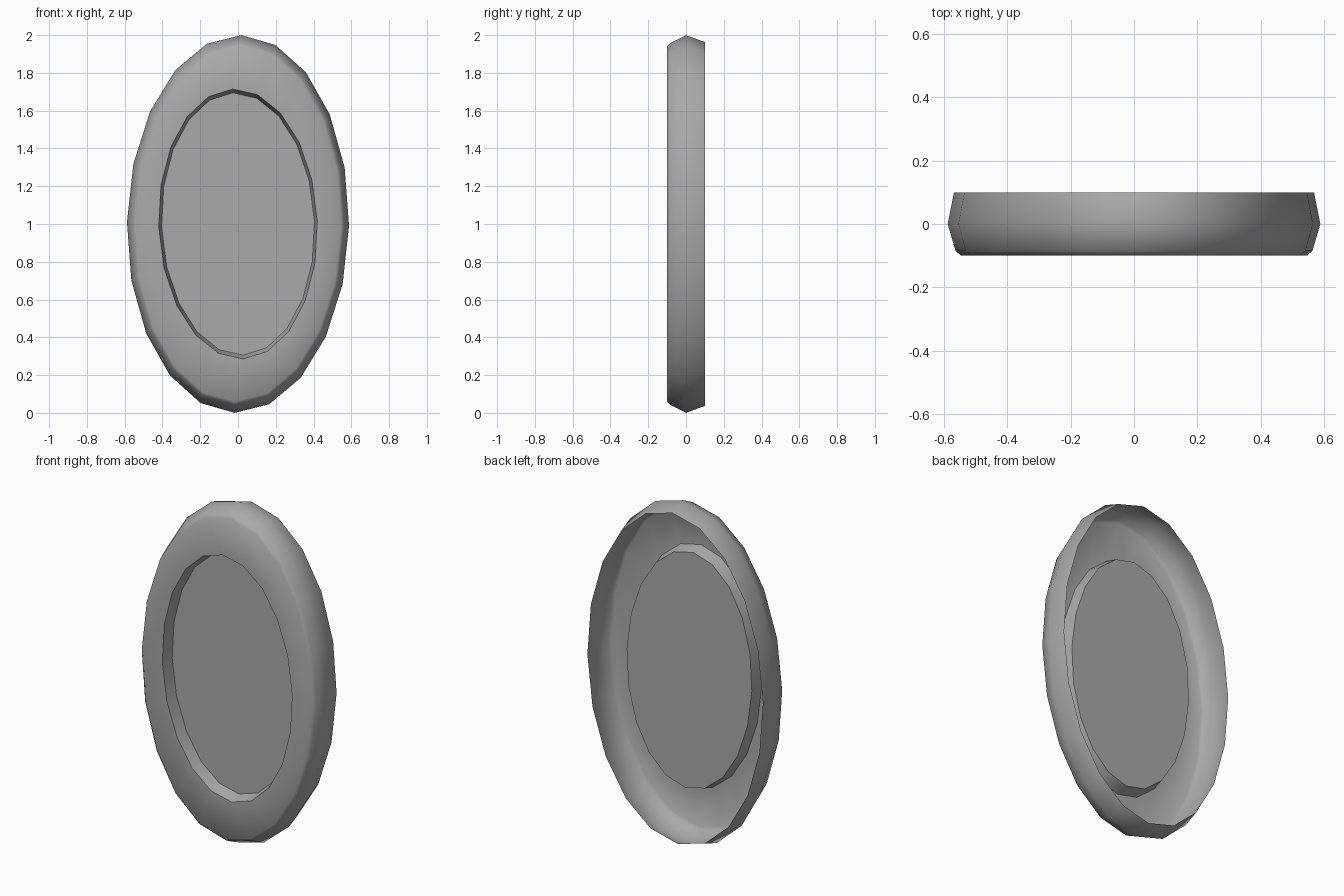
import bpy, bmesh, math

SIDES = 20

cube = bpy.data.objects.get("Cube")
if cube:
    bpy.data.objects.remove(cube, do_unlink=True)

grey = bpy.data.materials.new("mid_grey")
grey.use_nodes = True
colour = (0.4, 0.4, 0.4, 1)
grey.diffuse_color = colour
grey.node_tree.nodes["Principled BSDF"].inputs["Base Color"].default_value = colour


def oval(bm, half_width, half_height, y, turn):
    """Ring of vertices, counter-clockwise from the front, tilted by turn degrees."""
    c, s = math.cos(math.radians(turn)), math.sin(math.radians(turn))
    ring = []
    for i in range(SIDES):
        a = math.tau * i / SIDES
        x, z = half_width * math.cos(a), half_height * math.sin(a)
        ring.append(bm.verts.new((x * c - z * s, y, 1 + x * s + z * c)))
    return ring


def bridge(bm, inner, outer):
    for i in range(SIDES):
        j = (i + 1) % SIDES
        bm.faces.new((inner[i], outer[i], outer[j], inner[j]))


# Half width, half height, depth and tilt, from the sunken panel to the back rim
INNER, OUTER = 2.2, -1
profile = [
    (0.405, 0.695, -0.03, INNER),   # panel edge
    (0.42, 0.715, -0.10, INNER),    # recess opening
    (0.545, 0.94, -0.10, OUTER),    # front face edge
    (0.563, 0.957, -0.085, OUTER),  # bevel
    (0.588, 1.0, 0.0, OUTER),       # widest line
    (0.568, 0.963, 0.10, OUTER),    # open back rim
]

# Oval shell, open at the back, with a sunken panel in front
bm = bmesh.new()
rings = [oval(bm, *row) for row in profile]
bm.faces.new(rings[0])
for inner, outer in zip(rings, rings[1:]):
    bridge(bm, inner, outer)
mesh = bpy.data.meshes.new("oval_frame")
bm.to_mesh(mesh)
bm.free()

frame = bpy.data.objects.new("oval_frame", mesh)
bpy.context.collection.objects.link(frame)
mesh.materials.append(grey)

bpy.ops.object.select_all(action="DESELECT")
frame.select_set(True)
bpy.context.view_layer.objects.active = frame
bpy.ops.object.shade_smooth_by_angle(angle=math.radians(50))
